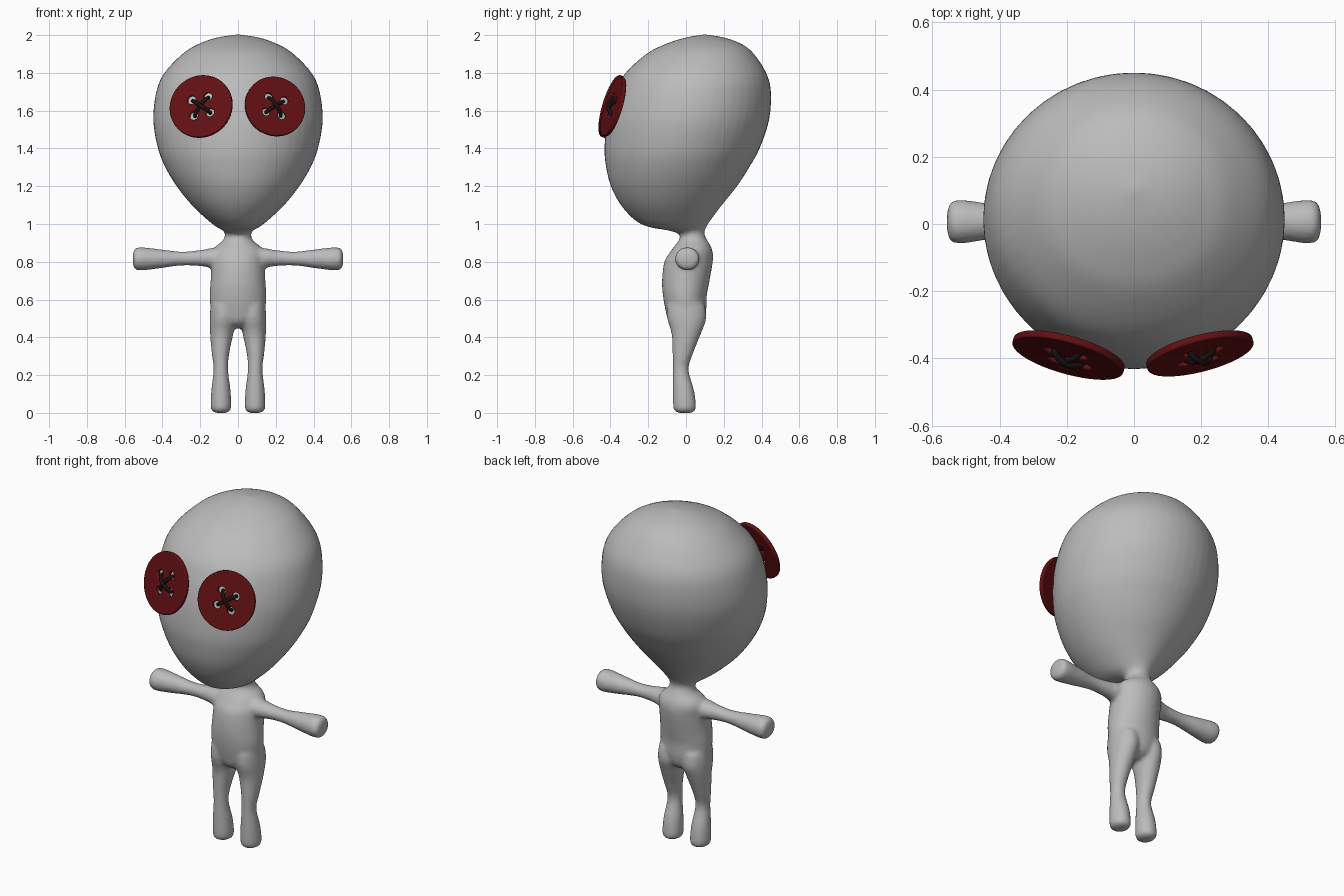
import bpy
import bmesh
from math import sin, cos, pi, radians
from mathutils import Vector, Matrix

cube = bpy.data.objects.get("Cube")
if cube:
    bpy.data.objects.remove(cube, do_unlink=True)


def material(name, rgb):
    mat = bpy.data.materials.new(name)
    mat.use_nodes = True
    colour = (*rgb, 1)
    mat.diffuse_color = colour
    mat.node_tree.nodes["Principled BSDF"].inputs["Base Color"].default_value = colour
    return mat


GREY = material("soft grey", (0.5, 0.5, 0.5))
RED = material("dark red", (0.12, 0.005, 0.006))
THREAD = material("dark thread", (0.012, 0.006, 0.006))


def activate(obj):
    bpy.ops.object.select_all(action='DESELECT')
    obj.select_set(True)
    bpy.context.view_layer.objects.active = obj


def blend(p0, p1, p2, p3, t):
    """Smooth curve through p1 and p2."""
    return [b + 0.5 * t * (c - a + t * (2*a - 5*b + 4*c - d + t * (3*(b - c) + d - a)))
            for a, b, c, d in zip(p0, p1, p2, p3)]


def loft(bm, stations, place, sides=48, steps=4):
    """Skin ellipses (along, u min, u max, v min, v max) into a closed tube."""
    padded = [stations[0], *stations, stations[-1]]
    path = [blend(*padded[i:i + 4], s / steps)
            for i in range(len(stations) - 1) for s in range(steps)]
    path.append(stations[-1])
    rings = []
    for along, u0, u1, v0, v1 in path:
        ring = []
        for k in range(sides):
            a = 2 * pi * k / sides
            u = (u0 + u1) / 2 + (u1 - u0) / 2 * cos(a)
            v = (v0 + v1) / 2 + (v1 - v0) / 2 * sin(a)
            ring.append(bm.verts.new(place(along, u, v)))
        rings.append(ring)
    for low, high in zip(rings, rings[1:]):
        for k in range(sides):
            n = (k + 1) % sides
            bm.faces.new((low[k], low[n], high[n], high[k]))
    bm.faces.new(rings[0])
    bm.faces.new(rings[-1])


# Head, neck and torso: height, half width, front, back
trunk = [
    (0.45, 0.03, -0.05, 0.05), (0.48, 0.09, -0.09, 0.09), (0.54, 0.14, -0.108, 0.107),
    (0.62, 0.15, -0.122, 0.11), (0.7, 0.145, -0.127, 0.125), (0.8, 0.14, -0.115, 0.142),
    (0.85, 0.138, -0.085, 0.142), (0.885, 0.115, -0.06, 0.13), (0.91, 0.082, -0.04, 0.115),
    (0.945, 0.068, -0.035, 0.098), (0.965, 0.08, -0.09, 0.1), (0.985, 0.115, -0.2, 0.108),
    (1.02, 0.16, -0.27, 0.13), (1.1, 0.245, -0.345, 0.19), (1.2, 0.325, -0.398, 0.27),
    (1.3, 0.385, -0.423, 0.335), (1.4, 0.424, -0.432, 0.39), (1.55, 0.449, -0.417, 0.44),
    (1.7, 0.433, -0.375, 0.45), (1.8, 0.39, -0.32, 0.425), (1.9, 0.295, -0.21, 0.36),
    (1.95, 0.215, -0.115, 0.3), (1.985, 0.12, -0.01, 0.21), (2.003, 0.01, 0.09, 0.11),
]
# Leg: height, inner, outer, front, back
leg = [
    (0, 0.06, 0.12, -0.04, 0.03), (0.008, 0.045, 0.135, -0.058, 0.045),
    (0.03, 0.035, 0.145, -0.068, 0.054), (0.12, 0.039, 0.142, -0.07, 0.043),
    (0.23, 0.052, 0.13, -0.07, 0.014), (0.32, 0.045, 0.14, -0.072, 0.04),
    (0.42, 0.024, 0.148, -0.077, 0.08), (0.5, 0.008, 0.15, -0.1, 0.108),
    (0.57, 0.01, 0.145, -0.1, 0.1),
]
# Arm: distance out, front, back, bottom, top
arm = [
    (0.05, -0.05, 0.07, 0.765, 0.875), (0.14, -0.05, 0.065, 0.768, 0.872),
    (0.2, -0.037, 0.052, 0.777, 0.862), (0.3, -0.032, 0.046, 0.78, 0.854),
    (0.42, -0.045, 0.06, 0.764, 0.867), (0.51, -0.058, 0.072, 0.754, 0.877),
    (0.545, -0.052, 0.066, 0.76, 0.871), (0.557, -0.02, 0.03, 0.79, 0.84),
]

bm = bmesh.new()
loft(bm, [(z, -w, w, f, b) for z, w, f, b in trunk], lambda t, u, v: (u, v, t))
for side in (-1, 1):
    loft(bm, leg, lambda t, u, v: (side * u, v, t))
    loft(bm, arm, lambda t, u, v: (side * t, u, v))
bmesh.ops.recalc_face_normals(bm, faces=bm.faces)
mesh = bpy.data.meshes.new("body")
bm.to_mesh(mesh)
bm.free()
body = bpy.data.objects.new("body", mesh)
bpy.context.collection.objects.link(body)

# Fuse the limbs into one soft skin
remesh = body.modifiers.new("fuse", 'REMESH')
remesh.mode = 'VOXEL'
remesh.voxel_size = 0.011
soften = body.modifiers.new("soften", 'SMOOTH')
soften.factor = 0.5
soften.iterations = 8
activate(body)
for modifier in ("fuse", "soften"):
    bpy.ops.object.modifier_apply(modifier=modifier)
body.data.materials.clear()
body.data.materials.append(GREY)
bpy.ops.object.shade_smooth()


def curve_object(name, mat, dimensions, paths, cyclic, matrix, **settings):
    """Make a curve from point lists and turn it into a mesh."""
    curve = bpy.data.curves.new(name, 'CURVE')
    curve.dimensions = dimensions
    for key, value in settings.items():
        setattr(curve, key, value)
    for points in paths:
        spline = curve.splines.new('POLY')
        spline.points.add(len(points) - 1)
        for target, p in zip(spline.points, points):
            target.co = (*p, 1)
        spline.use_cyclic_u = cyclic
    obj = bpy.data.objects.new(name, curve)
    bpy.context.collection.objects.link(obj)
    curve.materials.append(mat)
    obj.matrix_world = matrix
    activate(obj)
    bpy.ops.object.convert(target='MESH')
    bpy.ops.object.shade_smooth_by_angle(angle=radians(40))


def circle(x, y, radius, count):
    return [(x + radius * cos(2 * pi * k / count), y + radius * sin(2 * pi * k / count), 0)
            for k in range(count)]


def button_eye(label, centre, normal, radius, spin):
    turn = normal.to_track_quat('Z', 'Y').to_matrix().to_4x4()
    matrix = Matrix.Translation(centre) @ turn @ Matrix.Rotation(radians(spin), 4, 'Z')
    reach = radius * 0.37
    corners = [(reach * cos(a), reach * sin(a)) for a in (pi/4, 3*pi/4, 5*pi/4, 7*pi/4)]
    # Disc with four holes and a rounded edge
    outline = [circle(0, 0, radius - 0.005, 64)]
    outline += [circle(x, y, radius * 0.16, 20) for x, y in corners]
    curve_object(label + "_button", RED, '2D', outline, True, matrix,
                 fill_mode='BOTH', extrude=0.006, bevel_depth=0.005, bevel_resolution=2)
    # Crossed stitches arching over the middle
    stitches = []
    for lift, (x, y) in zip((0.02, 0.027), corners):
        stitches.append([(x * cos(a) * 0.95, y * cos(a) * 0.95, lift * sin(a) * 1.5 - 0.012)
                         for a in (pi * k / 12 for k in range(13))])
    curve_object(label + "_stitches", THREAD, '3D', stitches, False, matrix,
                 bevel_depth=radius * 0.06, bevel_resolution=3, use_fill_caps=True)


button_eye("right_eye", Vector((-0.195, -0.39, 1.622)), Vector((-0.26, -0.93, 0.28)), 0.171, 12)
button_eye("left_eye", Vector((0.196, -0.385, 1.622)), Vector((0.24, -0.93, 0.28)), 0.163, -14)
